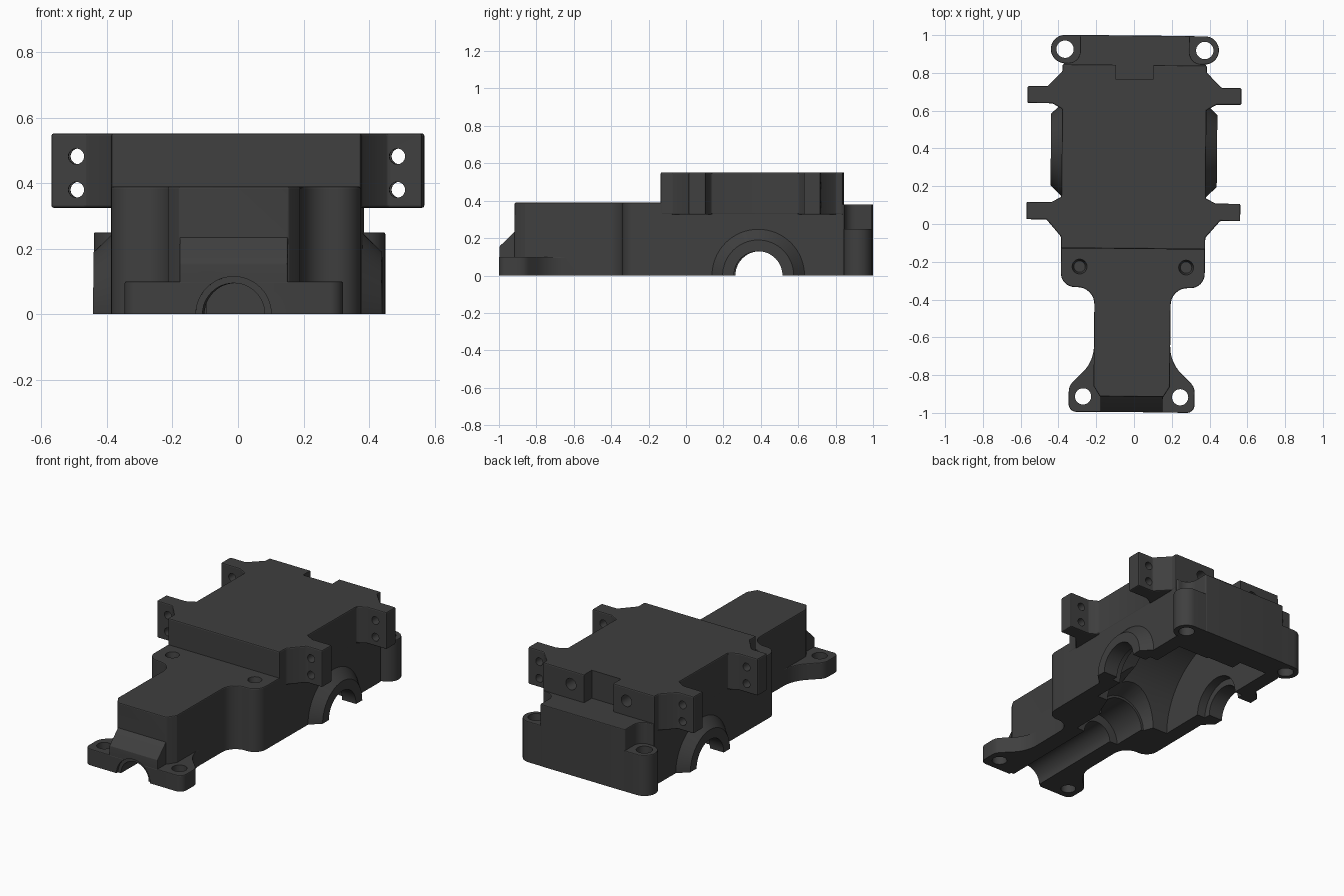
import bpy, bmesh, math
from mathutils import Vector, Matrix

if "Cube" in bpy.data.objects:
    bpy.data.objects.remove(bpy.data.objects["Cube"])

paint = bpy.data.materials.new("charcoal plastic")
paint.diffuse_color = (0.05, 0.05, 0.05, 1)
paint.use_nodes = True
paint.node_tree.nodes["Principled BSDF"].inputs["Base Color"].default_value = paint.diffuse_color


def finish(name, bm, bevel=0.0):
    bmesh.ops.recalc_face_normals(bm, faces=bm.faces)
    me = bpy.data.meshes.new(name)
    bm.to_mesh(me)
    bm.free()
    me.materials.append(paint)
    ob = bpy.data.objects.new(name, me)
    bpy.context.collection.objects.link(ob)
    if bevel:
        m = ob.modifiers.new("edge", 'BEVEL')
        m.width, m.segments, m.angle_limit = bevel, 2, math.radians(40)
        apply(ob, m)
    return ob


def apply(ob, mod):
    bpy.context.view_layer.objects.active = ob
    bpy.ops.object.modifier_apply(modifier=mod.name)


def rounded(pts, n=8):
    """Round each (x, y, radius) corner with a true arc."""
    out = []
    for i, (x, y, r) in enumerate(pts):
        p = Vector((x, y))
        a = (Vector(pts[i - 1][:2]) - p).normalized()
        b = (Vector(pts[(i + 1) % len(pts)][:2]) - p).normalized()
        if not r:
            out.append(p)
            continue
        half = (math.pi - a.angle(b)) / 2
        p0, p2, w = p + a * r * math.tan(half), p + b * r * math.tan(half), math.cos(half)
        for k in range(n + 1):
            t = k / n
            c0, c1, c2 = (1 - t) ** 2, 2 * t * (1 - t) * w, t * t
            out.append((p0 * c0 + p * c1 + p2 * c2) / (c0 + c1 + c2))
    return out


def prism(name, pts, lo, hi, axis='Z', bevel=0.0):
    """Extrude an outline along z, or a (y, z) outline along x."""
    bm = bmesh.new()
    place = (lambda p, h: (p[0], p[1], h)) if axis == 'Z' else (lambda p, h: (h, p[0], p[1]))
    f = bm.faces.new([bm.verts.new(place(p, lo)) for p in pts])
    ext = bmesh.ops.extrude_face_region(bm, geom=[f])["geom"]
    step = Vector((0, 0, hi - lo)) if axis == 'Z' else Vector((hi - lo, 0, 0))
    bmesh.ops.translate(bm, vec=step, verts=[v for v in ext if isinstance(v, bmesh.types.BMVert)])
    return finish(name, bm, bevel)


def mirrored(half):
    """Close a right-hand outline (x, y, radius) across x = 0."""
    return rounded(half + [(-x, y, r) for x, y, r in reversed(half)])


def box(name, x0, x1, y0, y1, z0, z1, bevel=0.0):
    return prism(name, [(x0, y0), (x1, y0), (x1, y1), (x0, y1)], z0, z1, bevel=bevel)


def rod(name, axis, start, end, centre, r1, r2=None, n=40):
    """Cylinder or cone along an axis; centre gives the other two coordinates."""
    bm = bmesh.new()
    bmesh.ops.create_cone(bm, cap_ends=True, segments=n, radius1=r1,
                          radius2=r1 if r2 is None else r2, depth=end - start)
    mid = (start + end) / 2
    if axis == 'X':
        rot, loc = Matrix.Rotation(math.pi / 2, 4, 'Y'), (mid, *centre)
    elif axis == 'Y':
        rot, loc = Matrix.Rotation(-math.pi / 2, 4, 'X'), (centre[0], mid, centre[1])
    else:
        rot, loc = Matrix(), (*centre, mid)
    bm.transform(Matrix.Translation(loc) @ rot)
    return finish(name, bm)


LOW = -0.05   # parts start below the floor and are trimmed flush
AXLE = (0.39, 0.0)

# Upper deck with four mounting arms
deck = [(.382, -.132, 0), (.382, -.07, 0), (.46, .02, 0), (.566, .02, 0), (.566, .112, 0),
        (.435, .112, 0), (.382, .14, 0), (.382, .605, 0), (.435, .635, 0), (.566, .635, 0),
        (.566, .725, 0), (.46, .725, 0), (.382, .805, 0), (.382, .842, 0)]
housing = prism("gearbox_housing", mirrored(deck), .325, .552, bevel=.007)

# Front shoulder and neck
shoulder = [(.381, 0, 0), (.381, -.337, .075), (.202, -.337, .09),
            (.202, -.86, 0), (.168, -.915, 0)]
# Front flange with two screw ears
flange = [(.202, -.5, 0), (.202, -.73, .2), (.333, -.86, .07), (.333, -.997, .04)]
# Rear screw ears
ears = [(.445, .848, .074), (.445, .997, .074)]

parts = [
    box("main_body", -.381, .381, -.129, .839, LOW, .53),
    prism("front_neck", mirrored(shoulder), LOW, .39, bevel=.006),
    prism("front_flange", mirrored(flange), LOW, .1, bevel=.005),
    prism("front_nose", [(-.75, LOW), (-.996, LOW), (-.996, .155), (-.912, .238), (-.75, .238)],
          -.165, .165, 'X', bevel=.004),
    prism("rear_ears", mirrored(ears), LOW, .25, bevel=.005),
    prism("rear_ledge", mirrored([(.378, .8, 0), (.378, .85, .01), (.29, .85, .06),
                                  (.29, .998, .01)]), LOW, .38, bevel=.005),
    box("rear_wall", -.37, .37, .82, .995, LOW, .245),
    rod("left_axle_boss", 'X', -.440, -.37, AXLE, .19, .258, 64),
    rod("right_axle_boss", 'X', .37, .440, AXLE, .258, .19, 64),
]

cuts = [
    # Differential chamber: ring gear side and plain side
    rod("ring_gear_chamber", 'X', -.29, .08, AXLE, .45, n=72),
    rod("carrier_chamber", 'X', .07, .29, AXLE, .37, n=72),
    rod("axle_bore", 'X', -.6, .6, AXLE, .13, n=48),
    rod("axle_bearing_seat", 'X', -.345, .345, AXLE, .17, n=48),
    # Pinion chamber and shaft channel
    rod("pinion_cone", 'Y', -.12, .15, (0, 0), .165, .27, 48),
    rod("pinion_bearing_seat", 'Y', -.34, -.1, (0, 0), .15, n=48),
    rod("shaft_channel", 'Y', -1.1, .1, (0, 0), .095, n=48),
    rod("channel_rim", 'Y', -1.1, -.982, (0, 0), .115, n=48),
    # Square notch in the rear of the deck, level with the ledge
    box("rear_notch", -.1, .1, .768, .9, .38, .6),
]
for s in (-1, 1):
    cuts += [
        rod("front_ear_hole", 'Z', -.1, .2, (s * .257, -.915), .043, n=32),
        rod("rear_ear_hole", 'Z', -.1, .3, (s * .37, .922), .046, n=32),
        rod("shoulder_hole", 'Z', .34, .42, (s * .282, -.228), .03, .045, n=32),
        rod("rear_deck_hole", 'Y', .7, .9, (s * .19, .47), .035, n=32),
    ]
    for z in (.38, .482):
        cuts.append(rod("arm_hole", 'Y', -.1, .9, (s * .49, z), .024, n=24))
cuts.append(box("floor_trim", -2, 2, -2, 2, -1, 0))

# Post inside the chamber, below the deck notch
post = [box("rear_inner_post", -.1, .1, .77, .9, 0, .3)]

# Weld the parts, carve the openings, then add the inner post
for tools, mode in ((parts, 'UNION'), (cuts, 'DIFFERENCE'), (post, 'UNION')):
    for tool in tools:
        m = housing.modifiers.new("join", 'BOOLEAN')
        m.operation, m.solver, m.object = mode, 'EXACT', tool
        apply(housing, m)
        bpy.data.objects.remove(tool)

# Slight turn of the whole casting
housing.data.transform(Matrix.Translation((-.004, 0, 0)) @ Matrix.Rotation(-.0095, 4, 'Z'))
bpy.ops.object.select_all(action='DESELECT')
housing.select_set(True)
bpy.context.view_layer.objects.active = housing
bpy.ops.object.shade_smooth_by_angle(angle=math.radians(18))
